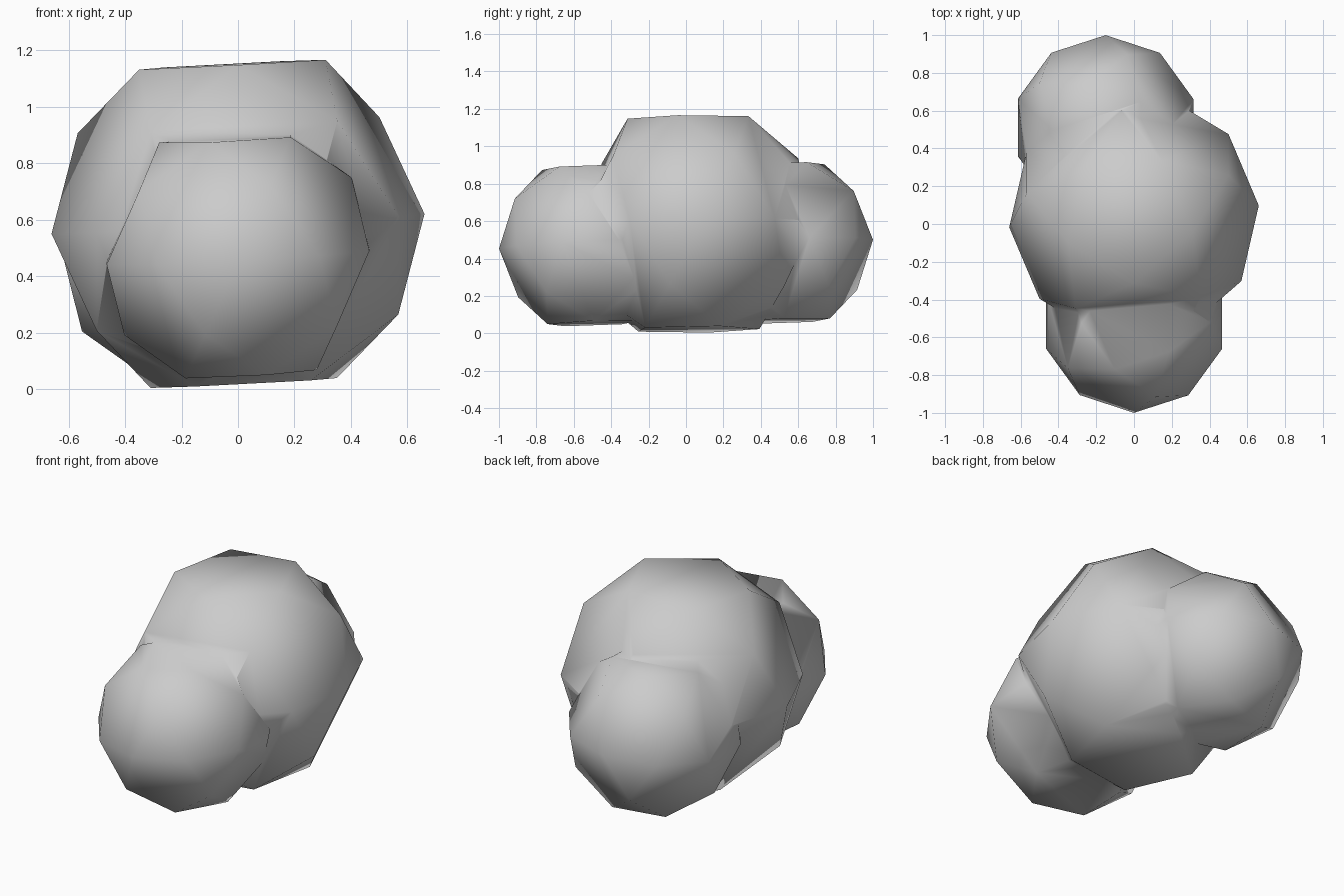
import bpy, bmesh
from math import radians
from mathutils import Matrix

if "Cube" in bpy.data.objects:
    bpy.data.objects.remove(bpy.data.objects["Cube"])


def faceted_ball(name, centre, radius, turn, tip):
    """Ball made of pentagons and triangles: an icosahedron cut at its edge midpoints."""
    src = bmesh.new()
    bmesh.ops.create_icosphere(src, subdivisions=1, radius=1)
    bm = bmesh.new()
    for e in src.edges:
        mid = (e.verts[0].co + e.verts[1].co).normalized()
        bm.verts.new(mid * radius)
    src.free()
    bmesh.ops.convex_hull(bm, input=bm.verts[:])
    bmesh.ops.dissolve_limit(bm, angle_limit=radians(2), verts=bm.verts[:], edges=bm.edges[:])
    bmesh.ops.recalc_face_normals(bm, faces=bm.faces[:])
    m = (Matrix.Translation(centre)
         @ Matrix.Rotation(radians(tip), 4, 'X')
         @ Matrix.Rotation(radians(-3), 4, 'Y')
         @ Matrix.Rotation(radians(turn), 4, 'Z'))
    bm.transform(m)
    me = bpy.data.meshes.new(name)
    bm.to_mesh(me)
    bm.free()
    ob = bpy.data.objects.new(name, me)
    bpy.context.collection.objects.link(ob)
    return ob


# Large middle lobe and two smaller end lobes
body = faceted_ball("lobed_body", (0, 0.04, 0.585), 0.664, -13, 0.5)
lobes = [
    faceted_ball("front_lobe", (0, -0.51, 0.47), 0.49, 180, 2),
    faceted_ball("back_lobe", (-0.15, 0.51, 0.483), 0.49, 180, 2),
]

# Fuse the lobes into one skin
bpy.context.view_layer.objects.active = body
body.select_set(True)
for lobe in lobes:
    mod = body.modifiers.new("fuse", 'BOOLEAN')
    mod.operation = 'UNION'
    mod.solver = 'EXACT'
    mod.object = lobe
    bpy.ops.object.modifier_apply(modifier=mod.name)
    bpy.data.objects.remove(lobe)

# Soft shading over the whole skin
for p in body.data.polygons:
    p.use_smooth = True
